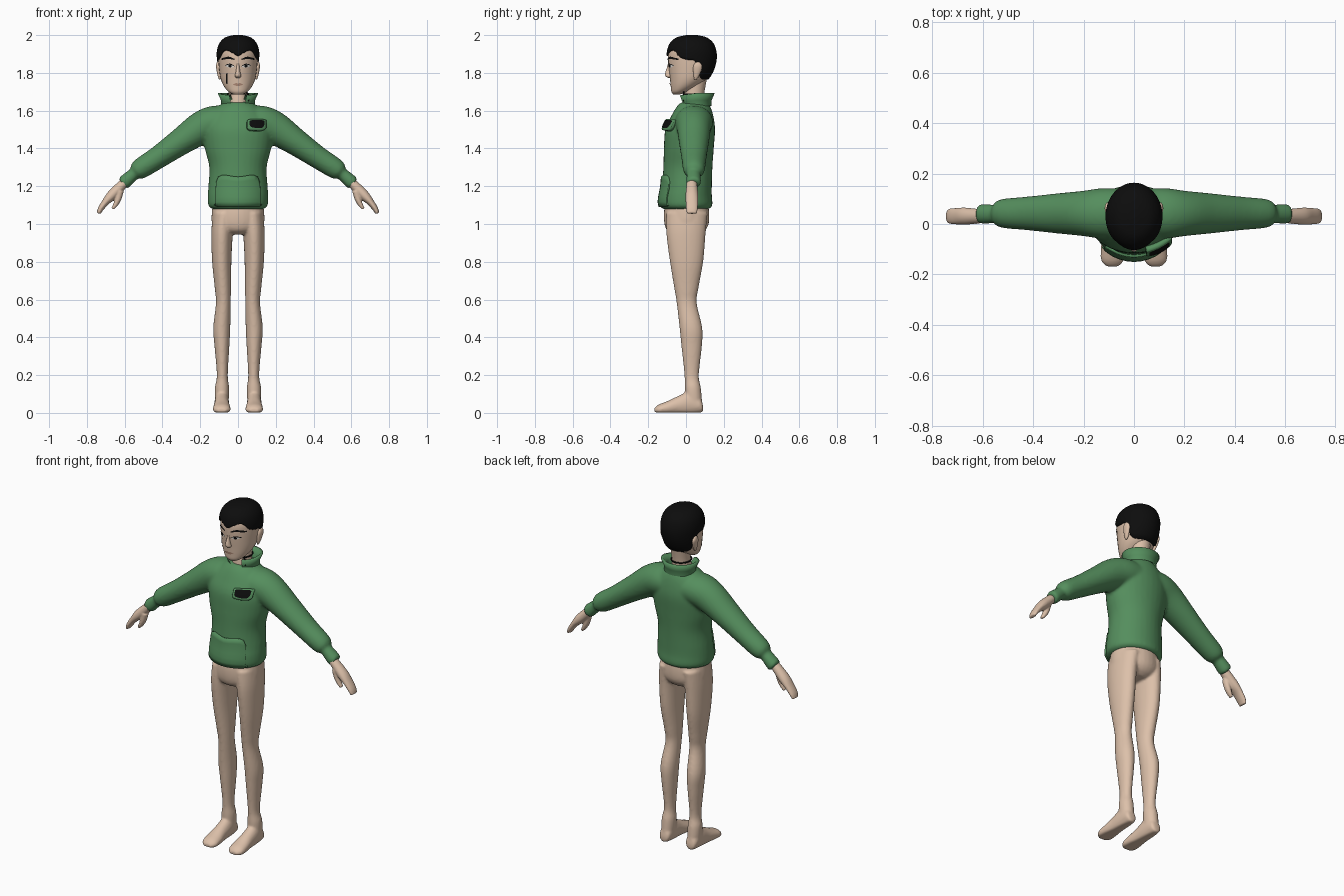
import bpy, bmesh, math
from mathutils import Vector

if "Cube" in bpy.data.objects:
    bpy.data.objects.remove(bpy.data.objects["Cube"])


def material(name, rgb):
    m = bpy.data.materials.new(name)
    m.use_nodes = True
    m.diffuse_color = (*rgb, 1)
    m.node_tree.nodes["Principled BSDF"].inputs["Base Color"].default_value = (*rgb, 1)
    return m


SKIN = material("skin", (.72, .53, .4))
GREEN = material("green cloth", (.09, .27, .11))
BLACK = material("black hair", (.004, .004, .004))
WHITE = material("eye white", (.8, .78, .74))
LIP = material("lip brown", (.42, .25, .18))


def resample(rows, steps=5):
    """Smooth spline through a list of equal-length tuples."""
    out = []
    for i in range(len(rows) - 1):
        p = [rows[max(0, min(len(rows) - 1, i + k))] for k in (-1, 0, 1, 2)]
        for s in range(steps):
            t = s / steps
            out.append(tuple(b + t / 2 * (c - a + t * (2*a - 5*b + 4*c - d + t * (3*(b - c) + d - a)))
                             for a, b, c, d in zip(*p)))
    return out + [rows[-1]]


def grid(bm, rows, closed=True, caps=True):
    vs = [[bm.verts.new(p) for p in row] for row in rows]
    n = len(vs[0])
    for a, b in zip(vs, vs[1:]):
        for j in range(n if closed else n - 1):
            k = (j + 1) % n
            bm.faces.new((a[j], a[k], b[k], b[j]))
    if caps:
        bm.faces.new(vs[0][::-1])
        bm.faces.new(vs[-1])


def ring(c, u, v, n=32):
    c, u, v = Vector(c), Vector(u), Vector(v)
    return [c + u * math.cos(j * math.tau / n) + v * math.sin(j * math.tau / n) for j in range(n)]


def upright(bm, profile, s=1):
    """Loft of level ellipses: z, centre x, centre y, half width, half depth."""
    grid(bm, [ring((s * x, y, z), (rx, 0, 0), (0, ry, 0)) for z, x, y, rx, ry in resample(profile)])


def limb(bm, path, y, s):
    """Loft along a path in the xz plane: x, z, half thickness, half depth."""
    pts = resample(path)
    rows = []
    for i, (x, z, r, d) in enumerate(pts):
        a, b = pts[max(0, i - 1)], pts[min(len(pts) - 1, i + 1)]
        t = Vector((b[0] - a[0], 0, b[1] - a[1])).normalized()
        rows.append(ring((s * x, y, z), (-t.z * r * s, 0, t.x * r), (0, d, 0)))
    grid(bm, rows)


def finish(name, bm, mat, voxel=0, recalc=True, thick=0):
    if recalc:
        bmesh.ops.recalc_face_normals(bm, faces=bm.faces)
    me = bpy.data.meshes.new(name)
    bm.to_mesh(me)
    bm.free()
    me.materials.append(mat)
    me.shade_smooth()
    ob = bpy.data.objects.new(name, me)
    bpy.context.collection.objects.link(ob)
    if voxel:
        m = ob.modifiers.new("blend", "REMESH")
        m.mode, m.voxel_size, m.use_smooth_shade = "VOXEL", voxel, True
        m = ob.modifiers.new("relax", "SMOOTH")
        m.factor, m.iterations = .5, 5
    if thick:
        m = ob.modifiers.new("thickness", "SOLIDIFY")
        m.thickness, m.offset = thick, -1
    return ob


def section(profile, z):
    """Centre y, half width and half depth of a profile at height z."""
    d = resample(profile)
    for a, b in zip(d, d[1:]):
        if z <= b[0]:
            t = max(0, (z - a[0]) / (b[0] - a[0]))
            return [p + (q - p) * t for p, q in zip(a[2:], b[2:])]
    return d[-1][2:]


def patch(name, profile, cols, off, mat, thick=0, rows=6):
    """Plate laid on the front of a profile; columns are x, low z, high z."""
    cols = resample(sorted(cols), 4)
    pts = []
    for k in range(rows + 1):
        row = []
        for x, lo, hi in cols:
            z = lo + (hi - lo) * k / rows
            cy, rx, ry = section(profile, z)
            row.append((x, cy - ry * math.sqrt(max(0, 1 - (x / rx) ** 2)) - off, z))
        pts.append(row)
    bm = bmesh.new()
    grid(bm, pts, False, False)
    return finish(name, bm, mat, 0, False, thick)


SIDES = ((1, "left"), (-1, "right"))

# Jumper: torso and sleeves blended into one surface
TORSO = [(1.08, 0, 0, .14, .125), (1.1, 0, 0, .158, .14), (1.15, 0, 0, .16, .137),
         (1.2, 0, .005, .157, .132), (1.3, 0, .01, .152, .13), (1.4, 0, .015, .175, .132),
         (1.5, 0, .022, .185, .132), (1.57, 0, .033, .16, .112), (1.62, 0, .04, .11, .09),
         (1.645, 0, .045, .07, .07)]
SLEEVE = [(.06, 1.54, .085, .1), (.13, 1.535, .09, .1), (.2, 1.505, .087, .09), (.3, 1.438, .072, .08),
          (.42, 1.355, .06, .067), (.51, 1.297, .055, .059), (.54, 1.277, .045, .05), (.55, 1.27, .03, .035)]
CUFF = [(.52, 1.29, .03, .035), (.56, 1.258, .033, .037), (.6, 1.222, .037, .04), (.612, 1.212, .032, .036)]
bm = bmesh.new()
upright(bm, TORSO)
for s, side in SIDES:
    limb(bm, SLEEVE, .042, s)
    limb(bm, CUFF, .04, s)
finish("jumper", bm, GREEN, .009)

# Flared collar, open at the front
bm = bmesh.new()
rows = []
for r, z in ((.088, 1.625), (.09, 1.655), (.107, 1.692), (.092, 1.694), (.07, 1.67), (.062, 1.63)):
    row = []
    for j in range(41):
        a = math.radians(-155 + 310 * j / 40)
        drop = .012 * max(0, -math.cos(a))
        row.append((r * math.sin(a), .055 + .9 * r * math.cos(a), z - drop))
    rows.append(row)
grid(bm, rows, False, False)
finish("collar", bm, GREEN)

# Belly pocket and chest pocket with its dark badge
patch("belly_pocket", TORSO, [(-.12, 1.1, 1.12), (-.105, 1.09, 1.25), (0, 1.09, 1.25),
                              (.105, 1.09, 1.25), (.12, 1.1, 1.12)], .01, GREEN, .014)
patch("chest_pocket", TORSO, [(.05, 1.515, 1.55), (.065, 1.5, 1.555), (.13, 1.495, 1.555),
                              (.15, 1.51, 1.55)], .026, GREEN, .024)
patch("chest_badge", TORSO, [(.062, 1.525, 1.545), (.075, 1.512, 1.55), (.125, 1.508, 1.55),
                             (.14, 1.525, 1.545)], .03, BLACK)

# Hips, legs and feet
LEG = [(1.06, .072, .005, .062, .11), (.95, .084, 0, .057, .104), (.8, .086, .003, .051, .088),
       (.66, .08, .002, .043, .064), (.58, .078, .004, .039, .053), (.45, .086, .026, .045, .06),
       (.35, .085, .03, .039, .054), (.2, .083, .03, .029, .038), (.13, .085, .036, .038, .043),
       (.05, .086, .04, .036, .046)]
FOOT = [(.09, .022, .02, .018), (.075, .04, .033, .04), (.02, .052, .038, .062), (-.04, .04, .04, .05),
        (-.1, .026, .046, .036), (-.145, .018, .045, .026), (-.168, .014, .025, .012)]
bm = bmesh.new()
upright(bm, [(.945, 0, 0, .06, .07), (.965, 0, 0, .11, .1), (1, 0, .003, .137, .117),
             (1.06, 0, .003, .139, .12), (1.13, 0, .003, .13, .11)])
for s, side in SIDES:
    upright(bm, LEG, s)
    grid(bm, [[Vector((p.x, p.y, max(.002, p.z))) for p in ring((s * .086, y, z), (rx, 0, 0), (0, 0, rz))]
              for y, z, rx, rz in resample(FOOT)])
finish("legs", bm, SKIN, .007)

# Hands with a finger block and a thumb
HAND = [(.58, 1.24, .022, .025), (.63, 1.19, .027, .03), (.67, 1.15, .027, .034), (.702, 1.115, .019, .033),
        (.727, 1.08, .015, .031), (.738, 1.056, .01, .026)]
THUMB = [(.625, 1.175, .02, .022), (.634, 1.135, .017, .02), (.647, 1.105, .013, .017), (.664, 1.08, .008, .012)]
for s, side in SIDES:
    bm = bmesh.new()
    limb(bm, HAND, .031, s)
    limb(bm, THUMB, .022, s)
    finish(side + "_hand", bm, SKIN, .004)

# Head, neck, nose and ears
HEAD = [(1.685, 0, -.05, .022, .016), (1.7, 0, -.035, .05, .042), (1.73, 0, -.008, .075, .073),
        (1.77, 0, .015, .092, .1), (1.82, 0, .026, .1, .117), (1.87, 0, .03, .104, .125),
        (1.91, 0, .03, .104, .123), (1.95, 0, .03, .091, .108), (1.98, 0, .03, .06, .072),
        (1.992, 0, .03, .015, .02)]
bm = bmesh.new()
upright(bm, HEAD)
finish("head", bm, SKIN)
bm = bmesh.new()
upright(bm, [(1.58, 0, .045, .065, .06), (1.64, 0, .04, .054, .055), (1.7, 0, .045, .05, .053),
             (1.78, 0, .055, .055, .058)])
finish("neck", bm, SKIN)
bm = bmesh.new()
upright(bm, [(1.772, 0, -.082, .008, .008), (1.782, 0, -.09, .017, .018), (1.8, 0, -.09, .013, .02),
             (1.83, 0, -.088, .008, .012), (1.86, 0, -.088, .006, .005)])
finish("nose", bm, SKIN)
for s, side in SIDES:
    bm = bmesh.new()
    upright(bm, [(1.765, .096, .05, .004, .006), (1.785, .098, .055, .01, .015), (1.83, .104, .062, .012, .024),
                 (1.853, .105, .062, .008, .014), (1.858, .104, .062, .003, .005)], s)
    finish(side + "_ear", bm, SKIN)

# Hair cap with a peaked hairline
HAIRLINE = [(0, 1.887), (38, 1.917), (62, 1.88), (80, 1.868), (98, 1.862), (112, 1.81), (130, 1.77), (180, 1.765)]
line = resample(HAIRLINE, 8)


def hairline(angle):
    return min(line, key=lambda p: abs(p[0] - angle))[1]


rows = []
for k in range(-1, 19):
    row = []
    for j in range(96):
        a = math.tau * j / 96
        low = hairline(abs((math.degrees(a) + 180) % 360 - 180))
        z = low + (1.992 - low) * math.sin(max(0, k) / 18 * math.pi / 2)
        off = -.004 if k < 0 else .008
        cy, rx, ry = section(HEAD, z)
        row.append(((rx + off) * math.sin(a), cy - (ry + off) * math.cos(a), z + max(0, off) * (z - 1.77) / .22))
    rows.append(row)
bm = bmesh.new()
grid(bm, rows, True, False)
bm.faces.new(bm.verts[-96:] if bm.verts.ensure_lookup_table() is None else ())
finish("hair", bm, BLACK)

# Painted face: brows, eyes, mouth and a loose strand
for s, side in SIDES:
    patch(side + "_brow", HEAD, [(s * .018, 1.868, 1.874), (s * .05, 1.874, 1.886), (s * .088, 1.868, 1.876)], .004, BLACK)
    patch(side + "_eye", HEAD, [(s * .02, 1.833, 1.834), (s * .042, 1.827, 1.845), (s * .066, 1.837, 1.838)], .002, WHITE)
    patch(side + "_iris", HEAD, [(s * .034, 1.833, 1.84), (s * .042, 1.828, 1.845), (s * .05, 1.833, 1.84)], .004, BLACK)
    patch(side + "_eyelid", HEAD, [(s * .018, 1.833, 1.836), (s * .042, 1.844, 1.849), (s * .07, 1.837, 1.841)], .005, BLACK)
patch("mouth", HEAD, [(-.027, 1.738, 1.739), (-.01, 1.732, 1.746), (0, 1.731, 1.743), (.01, 1.732, 1.746),
                      (.027, 1.738, 1.739)], .004, LIP)
patch("cheek_strand", HEAD, [(-.064, 1.745, 1.795), (-.056, 1.74, 1.8)], .004, BLACK)

# Neck cord with a hanging end
cord = bpy.data.curves.new("neck_cord", "CURVE")
cord.dimensions, cord.bevel_depth, cord.bevel_resolution = "3D", .004, 1
loop = ring((0, .043, 1.688), (.054, 0, 0), (0, .058, 0))
for pts, cyclic in ((loop, True), ([(.035, -.012, 1.71), (.048, -.012, 1.695), (.06, -.008, 1.665), (.054, -.012, 1.65)], False)):
    sp = cord.splines.new("POLY")
    sp.points.add(len(pts) - 1)
    for p, co in zip(sp.points, pts):
        p.co = (*co, 1)
    sp.use_cyclic_u = cyclic
cord.materials.append(BLACK)
bpy.context.collection.objects.link(bpy.data.objects.new("neck_cord", cord))
